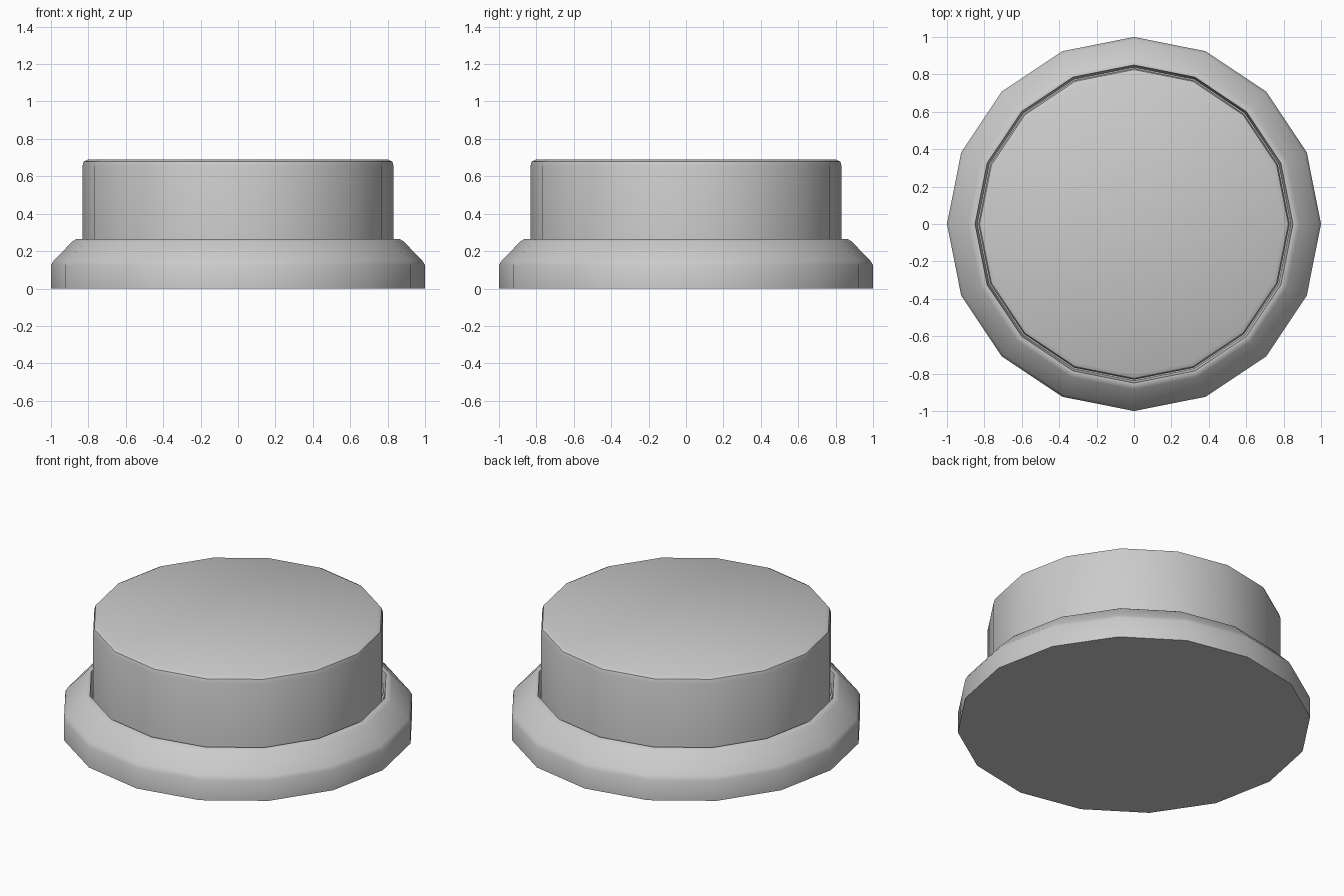
import bpy, bmesh
from math import cos, sin, pi, radians

if "Cube" in bpy.data.objects:
    bpy.data.objects.remove(bpy.data.objects["Cube"])

SIDES = 16


def lathe(name, profile):
    """Spin (radius, z) points into a closed 16-sided solid, capped at both ends."""
    bm = bmesh.new()
    rings = []
    for r, z in profile:
        rings.append([bm.verts.new((r * cos(2 * pi * i / SIDES),
                                    r * sin(2 * pi * i / SIDES), z))
                      for i in range(SIDES)])
    for a, b in zip(rings, rings[1:]):
        for i in range(SIDES):
            j = (i + 1) % SIDES
            bm.faces.new((a[i], a[j], b[j], b[i]))
    bm.faces.new(rings[0][::-1])
    bm.faces.new(rings[-1])
    bmesh.ops.recalc_face_normals(bm, faces=bm.faces)
    mesh = bpy.data.meshes.new(name)
    bm.to_mesh(mesh)
    bm.free()
    obj = bpy.data.objects.new(name, mesh)
    bpy.context.collection.objects.link(obj)
    bpy.ops.object.select_all(action='DESELECT')
    obj.select_set(True)
    bpy.context.view_layer.objects.active = obj
    bpy.ops.object.shade_smooth_by_angle(angle=radians(35))
    return obj


# Base collar: straight foot, sloped shoulder, small socket around the button
lathe("base_collar", [(1.0, 0), (1.0, 0.125), (0.985, 0.15), (0.885, 0.252),
                      (0.865, 0.264), (0.85, 0.264), (0.838, 0.2)])

# Push button: straight drum with a softly rounded top edge
lathe("push_button", [(0.832, 0.2), (0.832, 0.655), (0.825, 0.678),
                      (0.803, 0.69)])
